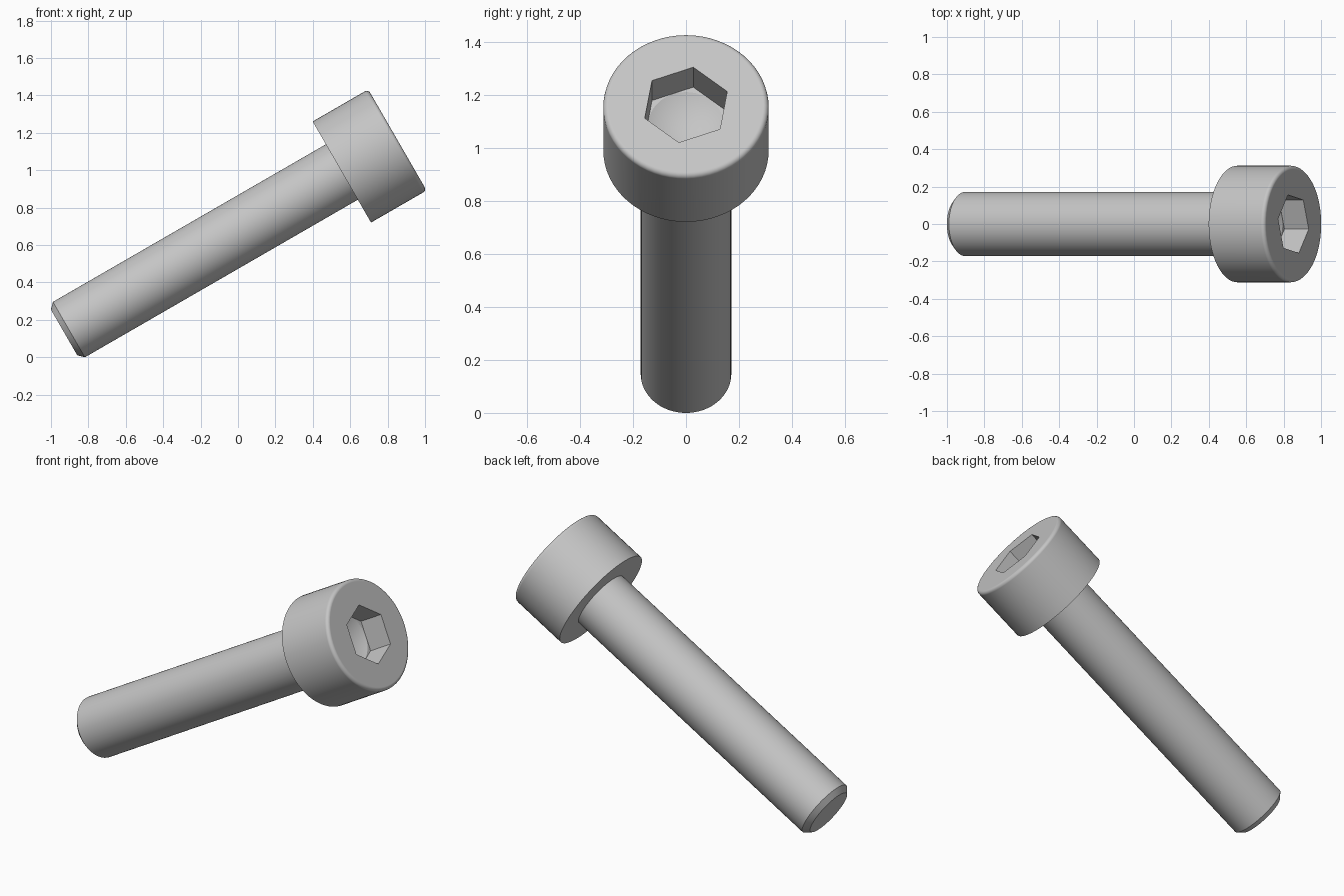
import bpy, bmesh, math
from math import sin, cos, pi, radians

cube = bpy.data.objects.get("Cube")
if cube:
    bpy.data.objects.remove(cube)

# Dimensions along the screw's own axis
SHANK_R, SHANK_LEN = 0.171, 1.715
HEAD_R, HEAD_LEN = 0.312, 0.343
CHAMFER, FILLET = 0.03, 0.02
HEX_R, HEX_DEPTH, DRILL_R, DRILL_DEPTH = 0.166, 0.15, 0.142, 0.222
TOP = SHANK_LEN + HEAD_LEN

steel = bpy.data.materials.new("grey steel")
steel.use_nodes = True
steel.diffuse_color = (0.56, 0.56, 0.56, 1)
steel.node_tree.nodes["Principled BSDF"].inputs["Base Color"].default_value = (0.56, 0.56, 0.56, 1)


def lathe(name, profile, sides, phase=0.0):
    """Turn a (radius, height) profile, listed bottom to top, into a closed solid."""
    bm = bmesh.new()
    rings = []
    for r, z in profile:
        count = sides if r > 0 else 1
        rings.append([bm.verts.new((r * cos(phase + 2 * pi * i / sides),
                                    r * sin(phase + 2 * pi * i / sides), z))
                      for i in range(count)])
    for low, high in zip(rings, rings[1:]):
        for i in range(sides):
            j = (i + 1) % sides
            if len(low) == 1:
                bm.faces.new((low[0], high[j], high[i]))
            else:
                bm.faces.new((low[i], low[j], high[j], high[i]))
    for ring in (rings[0], rings[-1]):
        if len(ring) > 1:
            bm.faces.new(ring)
    bmesh.ops.recalc_face_normals(bm, faces=bm.faces)
    mesh = bpy.data.meshes.new(name)
    bm.to_mesh(mesh)
    bm.free()
    mesh.materials.append(steel)
    obj = bpy.data.objects.new(name, mesh)
    bpy.context.collection.objects.link(obj)
    return obj


# Chamfered shank and round head with a softened top rim
rim = [(HEAD_R - FILLET + FILLET * cos(a), TOP - FILLET + FILLET * sin(a))
       for a in (radians(18 * k) for k in range(6))]
screw = lathe("cap_screw", [(SHANK_R - CHAMFER, 0), (SHANK_R, CHAMFER),
                            (SHANK_R, SHANK_LEN), (HEAD_R, SHANK_LEN)] + rim, 64)

# Six-sided socket with a drilled, conical floor
hex_cutter = lathe("socket_cutter", [(HEX_R, TOP - HEX_DEPTH), (HEX_R, TOP + 0.1)],
                   6, radians(50.5))
drill_cutter = lathe("drill_cutter", [(0, TOP - DRILL_DEPTH), (DRILL_R, TOP - HEX_DEPTH),
                                      (DRILL_R, TOP - HEX_DEPTH / 2)], 48)

bpy.ops.object.select_all(action="DESELECT")
bpy.context.view_layer.objects.active = screw
screw.select_set(True)
for cutter in (hex_cutter, drill_cutter):
    mod = screw.modifiers.new("cut", "BOOLEAN")
    mod.operation, mod.solver, mod.object = "DIFFERENCE", "EXACT", cutter
    bpy.ops.object.modifier_apply(modifier=mod.name)
    bpy.data.objects.remove(cutter)

# Smooth round surfaces, crisp edges and flat faces
bpy.ops.object.shade_smooth_by_angle(angle=radians(25))
weighted = screw.modifiers.new("flat_face_normals", "WEIGHTED_NORMAL")
weighted.keep_sharp = True

# Lean the screw with its tip on the ground
screw.rotation_euler = (0, radians(60), 0)
screw.location = (-0.93, 0, 0.133)
